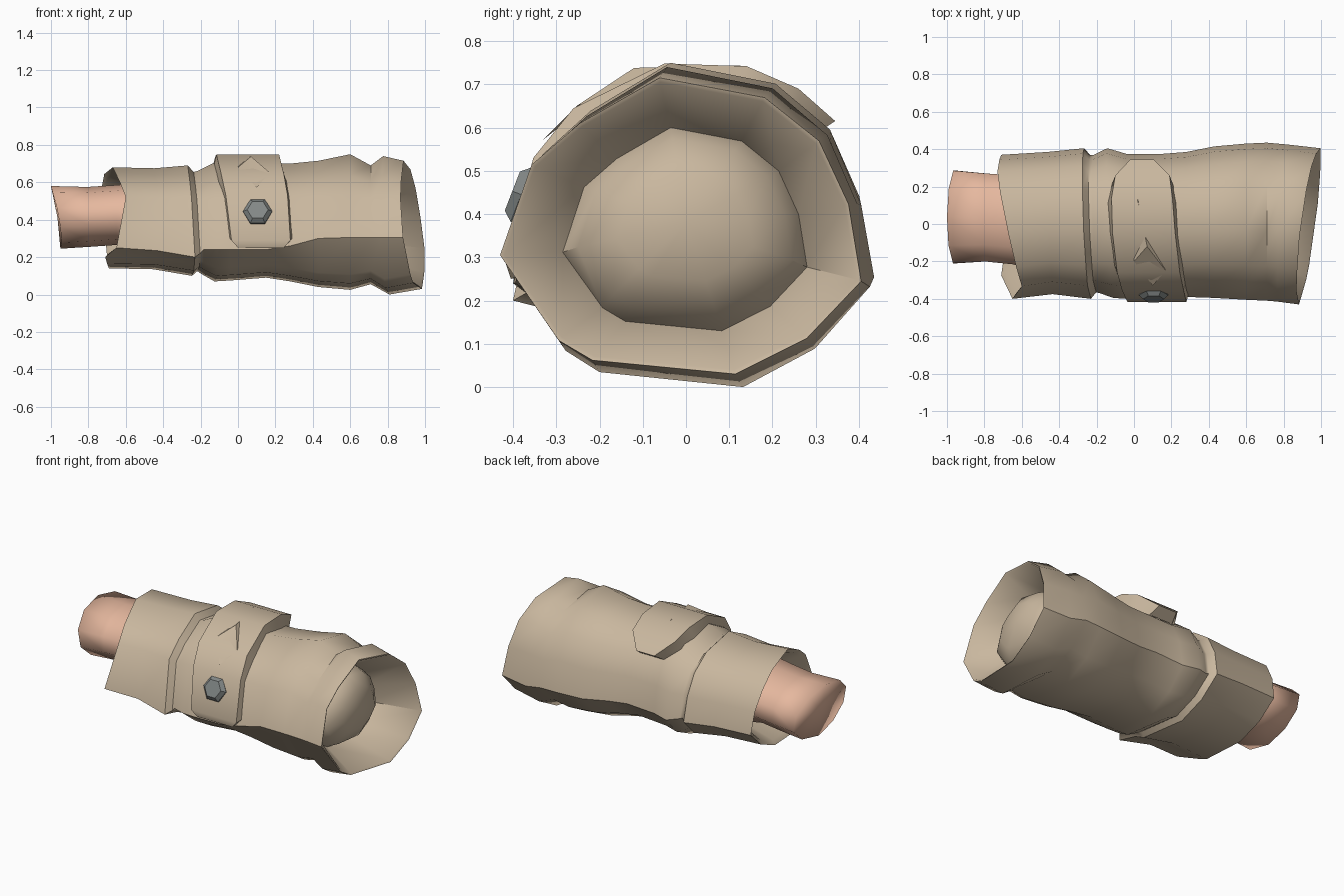
import bpy, bmesh, math
from mathutils import Vector

if "Cube" in bpy.data.objects:
    bpy.data.objects.remove(bpy.data.objects["Cube"])


def material(name, rgb):
    m = bpy.data.materials.new(name)
    m.diffuse_color = (*rgb, 1)
    m.use_nodes = True
    m.node_tree.nodes["Principled BSDF"].inputs["Base Color"].default_value = m.diffuse_color
    return m


CLOTH = material("tan cloth", (0.585, 0.475, 0.345))
SKIN = material("skin", (0.79, 0.48, 0.345))
METAL = material("grey metal", (0.23, 0.25, 0.245))


def build(name, bm, mat, angle=42):
    bmesh.ops.recalc_face_normals(bm, faces=bm.faces[:])
    me = bpy.data.meshes.new(name)
    bm.to_mesh(me)
    bm.free()
    ob = bpy.data.objects.new(name, me)
    bpy.context.collection.objects.link(ob)
    me.materials.append(mat)
    bpy.ops.object.select_all(action='DESELECT')
    ob.select_set(True)
    bpy.context.view_layer.objects.active = ob
    bpy.ops.object.shade_smooth_by_angle(angle=math.radians(angle))
    return ob


def loft(rings, closed=True, caps=()):
    """Skin a list of point rings; caps = {ring index: centre point}."""
    bm = bmesh.new()
    rows = [[bm.verts.new(p) for p in r] for r in rings]
    n = len(rows[0])
    for a, b in zip(rows, rows[1:]):
        for i in range(n if closed else n - 1):
            j = (i + 1) % n
            bm.faces.new((a[i], a[j], b[j], b[i]))
    for k, c in dict(caps).items():
        v = bm.verts.new(c)
        for i in range(n):
            bm.faces.new((rows[k][i], rows[k][(i + 1) % n], v))
    return bm


# Sleeve cross-section as (y, z) fractions of the ring's extents
SECTION = [(y / 0.86 + 0.5, z / 0.75) for y, z in (
    (-.43, .29), (-.355, .53), (-.24, .635), (-.05, .75), (.20, .70), (.33, .59),
    (.40, .43), (.43, .235), (.30, .09), (.13, .0), (-.21, .035), (-.29, .085))]


def ring(x, y0, y1, z0, z1, crease=None, sy=0.0, sz=0.0, edge=None):
    """Ring at x, leaning by sy along y and sz along z, or with an uneven edge."""
    pts = []
    for i, (fy, fz) in enumerate(SECTION):
        y, z = y0 + fy * (y1 - y0), z0 + fz * (z1 - z0)
        if i == 0 and crease:
            z = crease
        px = x + (edge[i] if edge else sy * y + sz * (z - .38))
        pts.append((min(1, px), y, z))
    return pts


# Uneven hem of the cuff, as offsets along x
HEM = [.03, .08, .05, .01, -.035, -.05, -.04, -.03, -.02, -.01, -.02, -.03]

# Sleeve: cuff, groove, upper sleeve, open rim and the bulging lining inside
sleeve = [
    ring(-.50, -.25, .29, .22, .60, .30),
    ring(-.66, -.37, .345, .165, .655, .25, edge=HEM),
    ring(-.68, -.40, .37, .14, .68, .25, edge=HEM),
    ring(-.45, -.375, .385, .135, .675, .235, -.04),
    ring(-.255, -.40, .405, .10, .69, .20, -.04, -.05),
    ring(-.225, -.365, .37, .125, .655, .22, -.04, -.05),
    ring(-.205, -.37, .37, .11, .66, .24, -.04, -.05),
    ring(-.13, -.395, .405, .07, .70, .24, -.04, -.03),
    ring(-.04, -.40, .375, .075, .70, .24),
    ring(.15, -.395, .375, .09, .70, .24),
    ring(.28, -.39, .385, .07, .70, .26),
    ring(.43, -.395, .415, .04, .715, .30),
    ring(.60, -.405, .43, .025, .75, .305),
    ring(.71, -.41, .435, .055, .69, .305),
    ring(.79, -.415, .425, .0, .74, .305, .06, -.03),
    ring(.93, -.43, .405, .03, .715, .305, .13, -.11),
    ring(.925, -.42, .395, .04, .705, .305, .13, -.11),
    ring(.72, -.285, .28, .13, .60),
    ring(.79, -.25, .245, .165, .575),
    ring(.845, -.16, .155, .245, .50),
]
build("sleeve", loft(sleeve, caps={len(sleeve) - 1: (.865, 0, .38)}), CLOTH, 46)


# Wrist
def wrist_ring(x, y0, y1, z0, z1, lean):
    pts = []
    for i in range(10):
        a = math.tau * (i + .5) / 10
        y = (y0 + y1) / 2 + math.cos(a) * (y1 - y0) / 1.9
        z = (z0 + z1) / 2 + math.sin(a) * (z1 - z0) / 2
        pts.append((max(-1, x - lean * (z - .41) + lean * abs(y - .03) * .5), y, z))
    return pts


build("wrist", loft([wrist_ring(-.98, -.21, .285, .245, .58, .18),
                     wrist_ring(-.80, -.20, .27, .255, .575, .05),
                     wrist_ring(-.65, -.215, .26, .265, .585, 0),
                     wrist_ring(-.49, -.25, .29, .24, .60, 0)],
                    caps={0: (-.965, .03, .41)}), SKIN, 110)

# Strap over the top: path rows of (y, z, left x, right x)
strap_path = [
    (-.405, .250, .00, .245), (-.418, .290, -.035, .28), (-.353, .53, -.065, .265),
    (-.26, .645, -.09, .245), (-.05, .748, -.115, .22), (.14, .742, -.12, .205),
    (.26, .69, -.10, .19), (.345, .615, -.02, .105)]


def strap_row(y, z, x0, x1):
    p = Vector((y, z))
    q = p + (Vector((0, .39)) - p).normalized() * .08
    return [(x0 - .02, q.x, q.y), (x0, y, z), (x1, y, z), (x1 + .02, q.x, q.y)]


def sink(row):
    return [(x, y * .82, .39 + (z - .39) * .82) for x, y, z in row]


rows = [strap_row(*r) for r in strap_path]
rows = [sink(rows[0])] + rows + [sink(rows[-1])]
build("strap", loft(rows, closed=False), CLOTH, 38)

# Pinched fold on the strap
bm = bmesh.new()
tip, left, low, right, crest = [bm.verts.new(p) for p in (
    (.02, .13, .744), (.0, -.20, .68), (.10, -.33, .572), (.17, -.25, .652), (.07, -.12, .738))]
for a, b in ((tip, left), (left, low), (low, right), (right, tip)):
    bm.faces.new((a, b, crest))
build("strap_fold", bm, CLOTH, 20)

# Hexagonal stud: wide base and chamfered face, tilted with the strap
normal = Vector((0, -.93, .36)).normalized()
up = normal.cross(Vector((1, 0, 0))).normalized()
if up.z < 0:
    up = -up
centre = Vector((.105, -.368, .44))


def hexagon(r, d):
    return [centre + normal * d + Vector((1, 0, 0)) * r * math.cos(k * math.pi / 3)
            + up * r * math.sin(k * math.pi / 3) for k in range(6)]


build("stud", loft([hexagon(.078, -.03), hexagon(.078, .014), hexagon(.056, .036)],
                   caps={2: centre + normal * .036}), METAL, 20)
